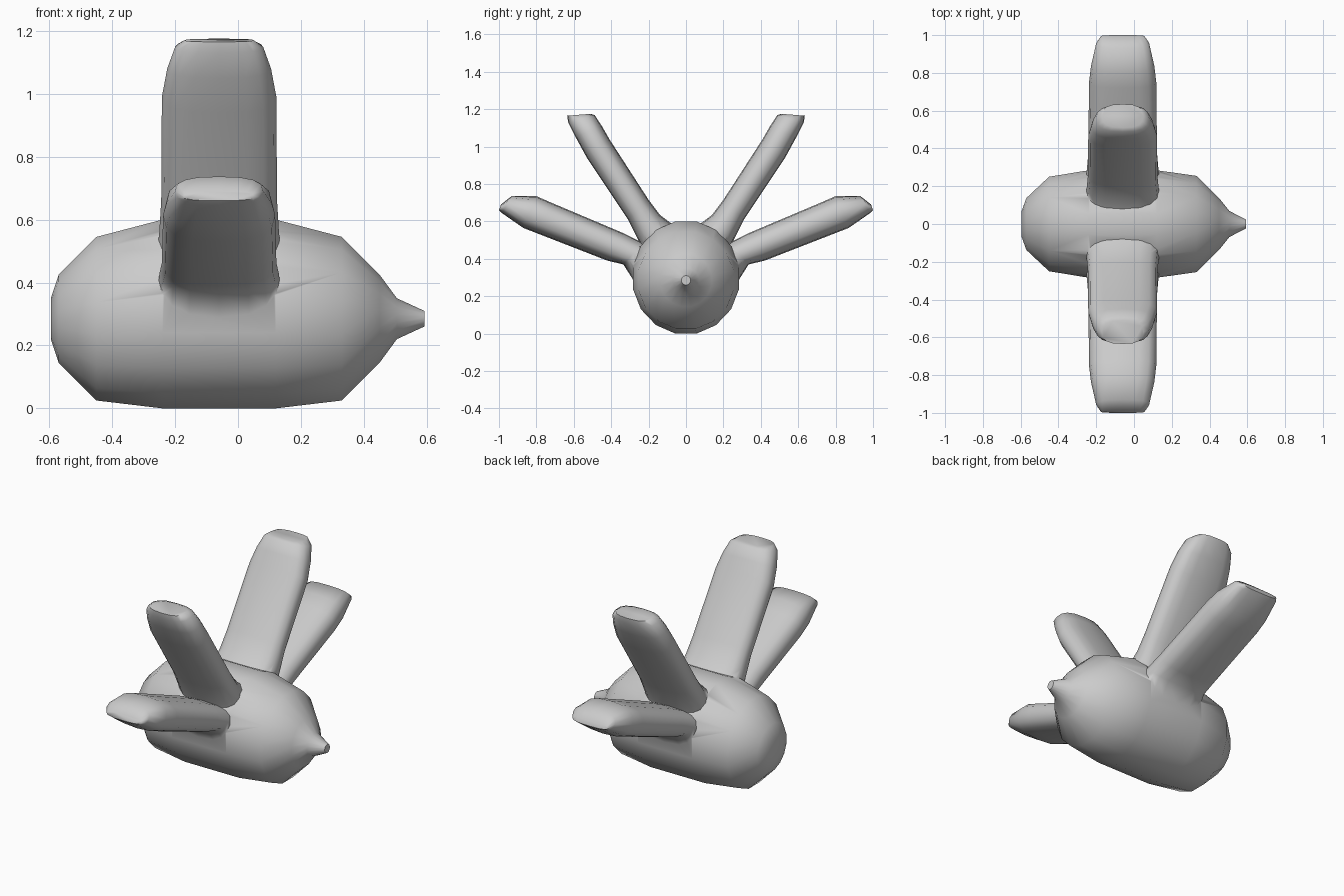
import bpy
import bmesh
from math import sin, cos, pi, copysign
from mathutils import Vector

if "Cube" in bpy.data.objects:
    bpy.data.objects.remove(bpy.data.objects["Cube"])


def loft(name, rings):
    """Skin a closed tube through rings of points and cap both ends."""
    bm = bmesh.new()
    loops = [[bm.verts.new(p) for p in ring] for ring in rings]
    n = len(loops[0])
    for a, b in zip(loops, loops[1:]):
        for i in range(n):
            j = (i + 1) % n
            bm.faces.new((a[i], a[j], b[j], b[i]))
    bm.faces.new(loops[0])
    bm.faces.new(loops[-1])
    bmesh.ops.recalc_face_normals(bm, faces=bm.faces)
    mesh = bpy.data.meshes.new(name)
    bm.to_mesh(mesh)
    bm.free()
    obj = bpy.data.objects.new(name, mesh)
    bpy.context.collection.objects.link(obj)
    return obj


def body_ring(x, low, high, half_y, n=16):
    """Ring in the YZ plane with a flat top and bottom edge."""
    k = 1 / cos(pi / n)
    mid, half_z = (low + high) / 2, (high - low) / 2
    return [(x, half_y * sin((i + .5) * 2 * pi / n),
             mid + half_z * k * cos((i + .5) * 2 * pi / n)) for i in range(n)]


def wing_ring(upper, lower, half_x, side, n=16):
    """Rounded slab section between an upper and a lower (y, z) edge point."""
    u = Vector((-.06, side * upper[0], upper[1]))
    v = Vector((-.06, side * lower[0], lower[1]))
    mid, half = (u + v) / 2, (u - v) / 2
    ring = []
    for i in range(n):
        c, s = cos(i * 2 * pi / n), sin(i * 2 * pi / n)
        c = copysign(abs(c) ** .75, c)
        s = copysign(abs(s) ** .75, s)
        ring.append(mid + Vector((half_x * c, 0, 0)) + half * s)
    return ring


# Plump body with a small pointed beak at +x
body = loft("body", [body_ring(*r) for r in (
    (-.595, .22, .35, .07), (-.57, .145, .425, .14), (-.45, .025, .545, .255),
    (-.24, 0, .60, .29), (.12, 0, .60, .29), (.33, .025, .545, .26),
    (.45, .145, .425, .14), (.505, .22, .35, .07), (.592, .26, .31, .025))])

# Two wing pairs: upper edge (y, z), lower edge (y, z), half width
upper_wing = (
    ((.04, .56), (.20, .36), .20), ((.14, .635), (.25, .49), .19),
    ((.20, .715), (.31, .61), .184), ((.41, 1.04), (.53, .94), .182),
    ((.45, 1.11), (.59, 1.05), .165), ((.488, 1.168), (.63, 1.13), .14),
    ((.51, 1.175), (.635, 1.165), .11))
lower_wing = (
    ((.14, .45), (.24, .22), .20), ((.23, .485), (.335, .37), .19),
    ((.33, .535), (.42, .39), .182), ((.72, .70), (.78, .53), .178),
    ((.80, .735), (.87, .565), .168), ((.93, .737), (.985, .645), .14),
    ((.99, .69), (1.0, .66), .115))

# Fuse the wings into the body as one skin
for label, sections in (("upper", upper_wing), ("lower", lower_wing)):
    for side in (-1, 1):
        wing = loft(label + "_wing", [wing_ring(*s, side) for s in sections])
        mod = body.modifiers.new("fuse", 'BOOLEAN')
        mod.operation = 'UNION'
        mod.solver = 'EXACT'
        mod.object = wing
        bpy.context.view_layer.objects.active = body
        bpy.ops.object.modifier_apply(modifier=mod.name)
        bpy.data.objects.remove(wing)

# Smooth shading, creases kept at the wing roots
bpy.ops.object.select_all(action='DESELECT')
body.select_set(True)
bpy.context.view_layer.objects.active = body
bpy.ops.object.shade_smooth_by_angle(angle=pi / 3)
